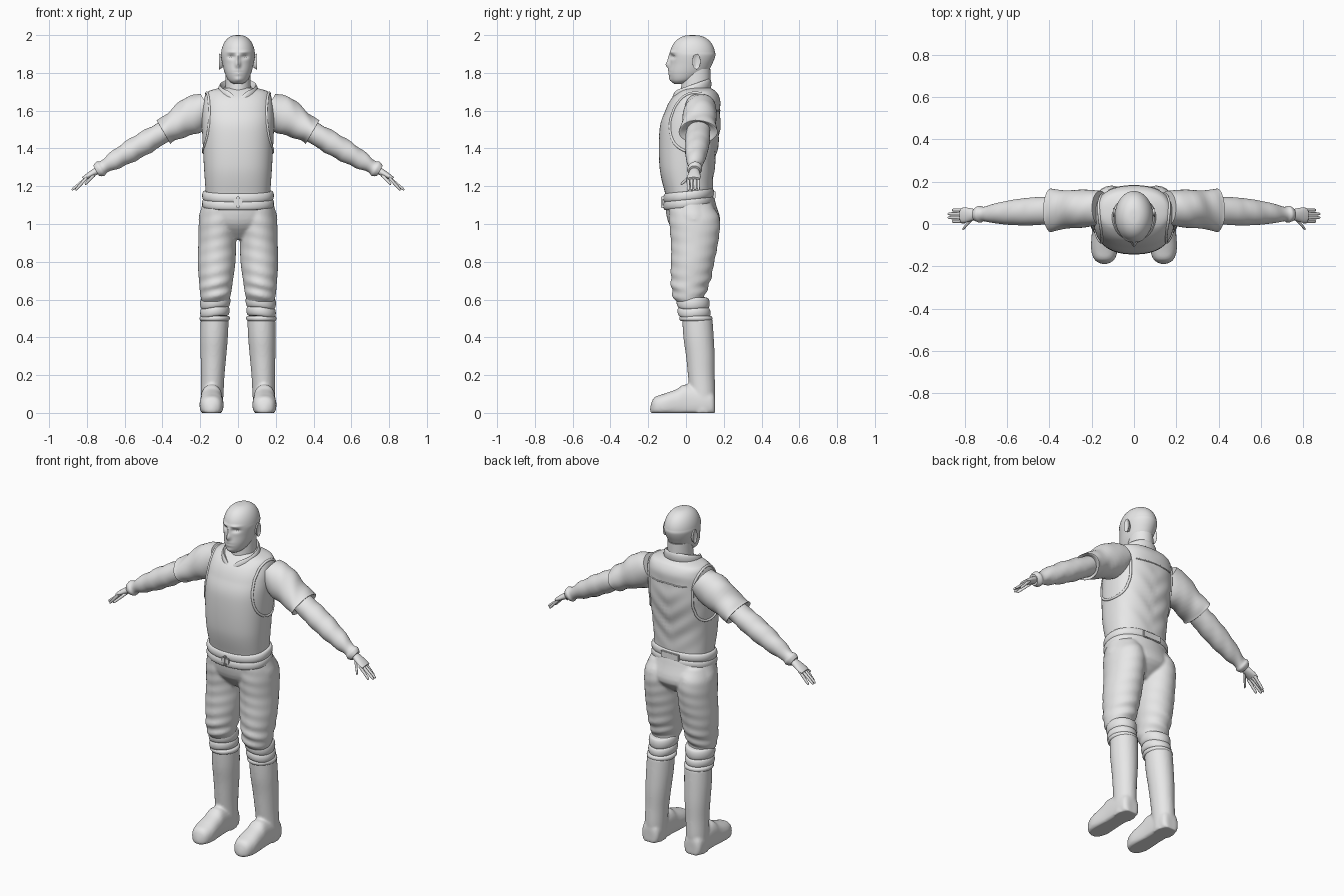
import bpy, bmesh, math
from mathutils import Vector
from mathutils.bvhtree import BVHTree

if "Cube" in bpy.data.objects:
    bpy.data.objects.remove(bpy.data.objects["Cube"])

grey = (0.8, 0.8, 0.8, 1)
clay = bpy.data.materials.new("plain_grey")
clay.use_nodes = True
clay.diffuse_color = grey
clay.node_tree.nodes["Principled BSDF"].inputs["Base Color"].default_value = grey

ACROSS, DEPTH, UP = Vector((1, 0, 0)), Vector((0, 1, 0)), Vector((0, 0, 1))
ARM_NORMAL = Vector((.5, 0, .86))
SIDES = {"left": 1, "right": -1}


# Cross-sections: centre x, y, z and two radii
def band(z, front, back, half, x=0):
    return x, (front + back) / 2, z, half, (back - front) / 2


def leg(z, front, back, half):
    return band(z, front, back, half, x=.14 - z / 30)


def arm(x, wide, thick):
    t = (x - .2) / .55
    return x, .075 - .03 * t, 1.6 - .32 * t, wide, thick


def foot(y, half, height):
    return .14, y, height * .4, half, height * .6


def roll(section, z, front, back, half, height):
    """Sections of a padded band with rounded edges."""
    rings = []
    for step in range(-4, 5):
        angle = step * math.pi / 8
        inset = .012 * (1 - math.cos(angle))
        rings.append(section(z + height * math.sin(angle), front + inset, back - inset, half - inset))
    return rings


def smooth_rows(rows, sub):
    """Catmull-Rom interpolation of the cross-sections."""
    padded = [rows[0], *rows, rows[-1]]
    out = []
    for i in range(len(rows) - 1):
        for k in range(sub):
            t = k / sub
            out.append([b + t * (c - a + t * (2 * a - 5 * b + 4 * c - d + t * (3 * b - a - 3 * c + d))) / 2
                        for a, b, c, d in zip(*padded[i:i + 4])])
    return out + [rows[-1]]


def loft(bm, rings, u=ACROSS, v=DEPTH, count=40, power=2, sub=4, side=1, warp=None):
    """Skin the cross-sections, lying in the plane of u and v."""
    def corner(value):
        return math.copysign(abs(value) ** (2 / power), value)

    loops = []
    for x, y, z, ru, rv in smooth_rows(rings, sub):
        loop = []
        for k in range(count):
            angle = math.tau * k / count
            p = Vector((x, y, z)) + u * ru * corner(math.cos(angle)) + v * rv * corner(math.sin(angle))
            if warp:
                p = warp(p)
            loop.append(bm.verts.new((p.x * side, p.y, p.z)))
        loops.append(loop)
    for lower, upper in zip(loops, loops[1:]):
        for k in range(count):
            j = (k + 1) % count
            bm.faces.new((lower[k], lower[j], upper[j], upper[k]))
    bm.faces.new(loops[0])
    bm.faces.new(loops[-1])


def finish(name, bm, fuse=False):
    bmesh.ops.recalc_face_normals(bm, faces=bm.faces)
    mesh = bpy.data.meshes.new(name)
    bm.to_mesh(mesh)
    bm.free()
    mesh.shade_smooth()
    mesh.set_sharp_from_angle(angle=math.radians(50))
    mesh.materials.append(clay)
    ob = bpy.data.objects.new(name, mesh)
    bpy.context.collection.objects.link(ob)
    if fuse:
        remesh = ob.modifiers.new("fuse", "REMESH")
        remesh.mode, remesh.voxel_size, remesh.use_smooth_shade = "VOXEL", .008, True
        soften = ob.modifiers.new("soften", "SMOOTH")
        soften.iterations = 4
    return ob


def part(name, rings, **options):
    bm = bmesh.new()
    loft(bm, rings, **options)
    return finish(name, bm)


def bump(p, x, z, wide, tall):
    return math.exp(-((abs(p.x) - x) / wide) ** 2 - ((p.z - z) / tall) ** 2)


# Head with sculpted face
def face(p):
    if p.y < 0:
        nose = .022 * bump(p, x=0, z=1.845, wide=.013, tall=.02)
        bridge = .01 * bump(p, x=0, z=1.88, wide=.01, tall=.02)
        socket = .013 * bump(p, x=.035, z=1.885, wide=.02, tall=.011)
        brow = .006 * bump(p, x=.034, z=1.91, wide=.026, tall=.008)
        lips = .006 * bump(p, x=0, z=1.803, wide=.02, tall=.014)
        mouth = .009 * bump(p, x=0, z=1.803, wide=.025, tall=.003)
        chin = .006 * bump(p, x=0, z=1.765, wide=.02, tall=.012)
        p.y -= nose + bridge + brow + lips + chin - socket - mouth
    return p


skull = [band(1.74, -.06, -.02, .02), band(1.76, -.08, .05, .05),
         band(1.8, -.09, .11, .07), band(1.85, -.085, .14, .083)]
for step in range(9):
    angle = step * math.pi / 16
    spread = max(.001, math.cos(angle)) ** .8
    skull.append(band(1.89 + .11 * math.sin(angle), .035 - .12 * spread, .035 + .12 * spread, .09 * spread))
part("head", skull, count=96, sub=8, warp=face)
part("neck", [band(1.64, -.03, .13, .07), band(1.82, -.02, .13, .065)])

for label, side in SIDES.items():
    eye = bmesh.new()
    bmesh.ops.create_uvsphere(eye, u_segments=16, v_segments=10, radius=.014)
    bmesh.ops.translate(eye, verts=eye.verts, vec=(.034 * side, -.05, 1.884))
    finish(label + "_eye", eye)
    ear = [(x, .055, 1.86, size, size + .02) for x, size in ((.08, .01), (.095, .02), (.1, .02), (.094, .006))]
    part(label + "_ear", ear, u=DEPTH, v=UP, count=24, side=side)


# Vest with soft folds on the back
def folds(p):
    if p.y > .08:
        p.y += .005 * bump(p, x=0, z=1.38, wide=.16, tall=.16) * math.sin(55 * (p.z - .8 * abs(p.x)))
    return p


vest = part("vest", [band(1.16, -.11, .14, .17), band(1.3, -.14, .15, .18), band(1.5, -.14, .18, .19),
                     band(1.6, -.11, .18, .19), band(1.66, -.08, .18, .18), band(1.7, -.04, .16, .16),
                     band(1.72, -.01, .13, .1)], count=80, power=2.4, sub=10, warp=folds)
skin = BVHTree.FromPolygons([v.co for v in vest.data.vertices], [p.vertices for p in vest.data.polygons])


def piping(name, path, closed, thick):
    """Raised seam that follows the vest."""
    curve = bpy.data.curves.new(name, "CURVE")
    curve.dimensions, curve.bevel_depth, curve.bevel_resolution = "3D", thick, 3
    spline = curve.splines.new("POLY")
    spline.points.add(len(path) - 1)
    for point, place in zip(spline.points, path):
        point.co = (*skin.find_nearest(place)[0], 1)
    spline.use_cyclic_u = closed
    curve.materials.append(clay)
    bpy.context.collection.objects.link(bpy.data.objects.new(name, curve))


for label, side in SIDES.items():
    turns = [math.tau * k / 48 for k in range(48)]
    oval = [Vector((.17 * side, .04 + .14 * math.cos(a), 1.54 + .16 * math.sin(a))) for a in turns]
    piping(label + "_armhole_edge", oval, closed=True, thick=.007)
piping("back_yoke_seam", [Vector((k / 100, .2, 1.6)) for k in range(-14, 15)], closed=False, thick=.004)


# Tilted collar dipping to a point in front
def dip(p):
    if p.y < 0:
        p.z -= .035 * math.exp(-(p.x / .035) ** 2)
    return p


part("collar", roll(band, 1.705, -.085, .14, .105, height=.03) + [band(1.71, -.05, .12, .08)],
     v=Vector((0, .95, .33)), count=64, warp=dip)


# Sleeves, arms and hands
def wrinkle(p):
    return p + ARM_NORMAL * .003 * math.sin(75 * p.x + 30 * p.y)


def finger(bm, start, tip, side):
    rings = []
    for t, radius in ((0, .009), (.5, .008), (.9, .007), (1, .003)):
        rings.append((*start.lerp(tip, t), radius, radius))
    loft(bm, rings, u=DEPTH, v=ARM_NORMAL, count=10, side=side)


for label, side in SIDES.items():
    along = dict(u=DEPTH, v=ARM_NORMAL, side=side)
    part(label + "_sleeve", [arm(.16, .08, .08), arm(.24, .09, .1), arm(.32, .09, .08), arm(.38, .1, .07),
                             arm(.395, .1, .07), arm(.38, .06, .05)], warp=wrinkle, **along)
    part(label + "_arm", [arm(.34, .06, .05), arm(.46, .066, .06), arm(.57, .06, .058), arm(.66, .046, .046),
                          arm(.71, .034, .036), arm(.73, .04, .04), arm(.75, .03, .03)], warp=wrinkle, **along)
    hand = bmesh.new()
    loft(hand, [arm(.73, .02, .02), arm(.77, .03, .018), arm(.8, .036, .014), arm(.82, .033, .01)],
         count=20, **along)
    for i, reach in enumerate((.86, .88, .88, .86)):
        y = .012 + .018 * i
        finger(hand, Vector((.8, y, 1.245)), Vector((reach, y, 1.18)), side)
    finger(hand, Vector((.76, .03, 1.26)), Vector((.81, -.025, 1.21)), side)
    finish(label + "_hand", hand)


# Trousers, fused from pelvis and two legs
def creases(p):
    p.y += (.0015 + .005 * math.exp(-((p.z - .65) / .07) ** 2)) * math.sin(95 * p.z + 22 * p.x)
    return p


trousers = bmesh.new()
loft(trousers, [band(1.17, -.11, .14, .17), band(1.1, -.11, .16, .19), band(1, -.09, .18, .2),
                band(.92, -.02, .1, .05)], count=48)
for side in SIDES.values():
    loft(trousers, [leg(1.1, -.09, .14, .08), leg(1.02, -.09, .18, .1), leg(.9, -.08, .17, .1),
                    leg(.8, -.08, .15, .1), leg(.7, -.08, .13, .09), leg(.62, -.07, .1, .08),
                    leg(.56, -.03, .1, .06)], sub=8, side=side, warp=creases)
finish("trousers", trousers, fuse=True)

# Belt in two bands, with buckle and patch
for name, z in (("lower_belt", 1.11), ("upper_belt", 1.15)):
    part(name, roll(band, z, -.12, .15, .19, height=.024), v=Vector((0, 1, .1)), count=64, power=2.3)


def box(name, place, size):
    bm = bmesh.new()
    bmesh.ops.create_cube(bm, size=1)
    bmesh.ops.scale(bm, verts=bm.verts, vec=size)
    bmesh.ops.translate(bm, verts=bm.verts, vec=place)
    bmesh.ops.bevel(bm, geom=bm.edges[:], offset=.003, segments=2, affect="EDGES")
    finish(name, bm)


box("buckle", (0, -.12, 1.115), (.05, .014, .035))
box("buckle_tab", (0, -.122, 1.115), (.014, .02, .06))
box("back_belt_patch", (0, .15, 1.155), (.12, .012, .04))


# Knee cuffs and boots
def sag(p):
    return p + UP * .006 * math.sin(25 * p.x + 15 * p.y)


def flat_sole(p):
    p.z = max(p.z, 0)
    return p


for label, side in SIDES.items():
    part(label + "_upper_knee_cuff", roll(leg, .585, -.05, .125, .08, height=.03), side=side, warp=sag)
    part(label + "_lower_knee_cuff", roll(leg, .535, -.045, .13, .078, height=.025), side=side, warp=sag)
    part(label + "_boot_lip", roll(leg, .5, -.035, .14, .08, height=.014), side=side)
    boot = bmesh.new()
    loft(boot, [leg(.5, -.02, .14, .074), leg(.4, -.014, .147, .073), leg(.3, 0, .152, .068),
                leg(.2, .01, .152, .062), leg(.1, .02, .155, .06), leg(0, .03, .15, .058)], side=side)
    loft(boot, [foot(.155, .03, .08), foot(.13, .056, .12), foot(0, .058, .15), foot(-.05, .06, .125),
                foot(-.12, .063, .1), foot(-.17, .046, .08), foot(-.19, .01, .03)],
         v=UP, power=2.4, side=side, warp=flat_sole)
    finish(label + "_boot", boot, fuse=True)
